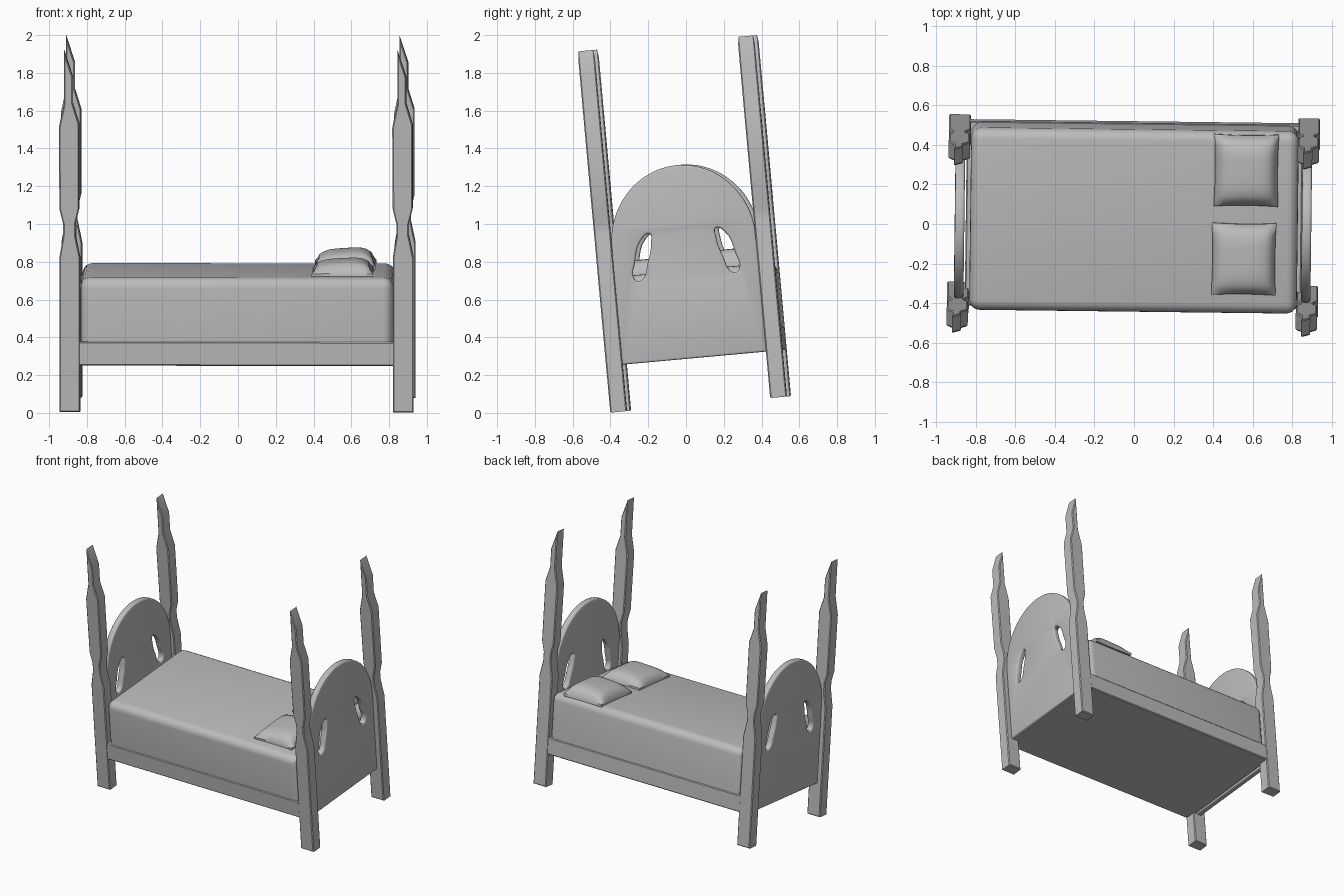
import bpy
import bmesh
from math import cos, sin, pi, radians
from mathutils import Matrix

cube = bpy.data.objects.get("Cube")
if cube:
    bpy.data.objects.remove(cube, do_unlink=True)

grey = bpy.data.materials.new("plain grey")
grey.use_nodes = True
GREY = (0.5, 0.5, 0.5, 1)
grey.diffuse_color = GREY
grey.node_tree.nodes["Principled BSDF"].inputs["Base Color"].default_value = GREY

# The whole bed leans a little and is turned slightly
LEAN = (Matrix.Translation((0, 0.0775, 0.045))
        @ Matrix.Rotation(radians(5.2), 4, 'X')
        @ Matrix.Rotation(radians(-0.7), 4, 'Z'))
ACROSS = Matrix(((0, 0, 1, 0), (1, 0, 0, 0), (0, 1, 0, 0), (0, 0, 0, 1)))
ALONG = Matrix.Rotation(pi / 2, 4, 'X')
parts = []


def add_part(name, mesh, matrix):
    mesh.materials.clear()
    mesh.materials.append(grey)
    obj = bpy.data.objects.new(name, mesh)
    bpy.context.collection.objects.link(obj)
    obj.matrix_world = LEAN @ matrix
    parts.append(obj)


def cut_out(name, outline, holes, thick, bevel, matrix, rounds=0):
    """Extrude a flat outline with curved holes, with softened edges."""
    curve = bpy.data.curves.new(name, 'CURVE')
    curve.dimensions = '2D'
    curve.fill_mode = 'BOTH'
    curve.extrude = thick / 2 - bevel
    curve.bevel_depth = bevel
    curve.bevel_resolution = rounds
    curve.offset = -bevel
    spline = curve.splines.new('POLY')
    spline.points.add(len(outline) - 1)
    for p, (u, v) in zip(spline.points, outline):
        p.co = (u, v, 0, 1)
    spline.use_cyclic_u = True
    for hole in holes:
        spline = curve.splines.new('BEZIER')
        spline.bezier_points.add(len(hole) - 1)
        spline.resolution_u = 4
        for p, (u, v) in zip(spline.bezier_points, hole):
            p.co = (u, v, 0)
            p.handle_left_type = p.handle_right_type = 'AUTO'
        spline.use_cyclic_u = True
    temp = bpy.data.objects.new(name + "_outline", curve)
    bpy.context.collection.objects.link(temp)
    graph = bpy.context.evaluated_depsgraph_get()
    mesh = bpy.data.meshes.new_from_object(temp.evaluated_get(graph))
    bpy.data.objects.remove(temp, do_unlink=True)
    bm = bmesh.new()
    bm.from_mesh(mesh)
    bmesh.ops.remove_doubles(bm, verts=bm.verts, dist=0.0002)
    bmesh.ops.recalc_face_normals(bm, faces=bm.faces)
    bm.to_mesh(mesh)
    bm.free()
    add_part(name, mesh, matrix)


def block(name, half_x, half_y, low, high, radius, segments, rule):
    """Box with the edges chosen by the rule rounded."""
    bm = bmesh.new()
    bmesh.ops.create_cube(bm, size=2)
    for v in bm.verts:
        v.co = (v.co.x * half_x, v.co.y * half_y, high if v.co.z > 0 else low)
    edges = [e for e in bm.edges if rule(e)]
    bmesh.ops.bevel(bm, geom=edges, offset=radius, segments=segments,
                    profile=0.5, affect='EDGES')
    mesh = bpy.data.meshes.new(name)
    bm.to_mesh(mesh)
    bm.free()
    add_part(name, mesh, Matrix())


# Four carved posts with slanted tips
post = [(-0.055, 0), (0.055, 0), (0.055, 0.82), (0.03, 0.94), (0.03, 1.0),
        (0.05, 1.08), (0.05, 1.53), (0.016, 1.64), (0.016, 1.78), (-0.03, 1.92),
        (-0.03, 1.64), (-0.058, 1.51), (-0.055, 1.08), (-0.035, 1.0),
        (-0.035, 0.94), (-0.055, 0.82)]
for side, x in (("left", 0.88), ("right", -0.885)):
    for end, y in (("front", -0.425), ("back", 0.425)):
        cut_out(f"{end}_{side}_post", post, [], 0.088, 0.006,
                Matrix.Translation((x, y, 0)) @ ALONG)

# Arched end boards with a pair of curved slots
arch = [(-0.385, 0.247), (0.385, 0.247)]
arch += [(0.385 * cos(a), 0.86 + 0.413 * sin(a))
         for a in (pi * i / 24 for i in range(25))]
slot = [(-0.175, 0.922), (-0.22, 0.9), (-0.268, 0.778), (-0.278, 0.693),
        (-0.247, 0.68), (-0.2, 0.771), (-0.172, 0.884)]
slots = [slot, [(-u, v) for u, v in slot]]
for name, x in (("headboard", 0.872), ("footboard", -0.882)):
    cut_out(name, arch, slots, 0.048, 0.012, Matrix.Translation((x, 0, 0)) @ ACROSS, 2)

# Bed base and soft mattress
block("bed_base", 0.85, 0.467, 0.247, 0.374, 0.006, 1, lambda e: True)
block("mattress", 0.828, 0.463, 0.374, 0.713, 0.055, 5,
      lambda e: sum(v.co.z for v in e.verts) > 0.9)

# Two puffed pillows, thicker towards the headboard
for name, x, y, height in (("front_pillow", 0.557, -0.183, 0.085),
                           ("back_pillow", 0.565, 0.267, 0.1)):
    bm = bmesh.new()
    bmesh.ops.create_grid(bm, x_segments=14, y_segments=14, size=1)
    for v in bm.verts:
        u, w = v.co.x, v.co.y
        puff = (1 - u ** 4) ** 0.6 * (1 - w ** 4) ** 0.6
        v.co = (0.163 * u * (1 - 0.03 * (1 - w * w)),
                0.183 * w * (1 - 0.03 * (1 - u * u)),
                0.015 + (height - 0.015) * puff * (0.88 + 0.12 * u))
    rim = [e for e in bm.edges if e.is_boundary]
    skirt = bmesh.ops.extrude_edge_only(bm, edges=rim)["geom"]
    for v in skirt:
        if isinstance(v, bmesh.types.BMVert):
            v.co.z = -0.005
    bmesh.ops.holes_fill(bm, edges=[e for e in bm.edges if e.is_boundary])
    bmesh.ops.recalc_face_normals(bm, faces=bm.faces)
    mesh = bpy.data.meshes.new(name)
    bm.to_mesh(mesh)
    bm.free()
    add_part(name, mesh, Matrix.Translation((x, y, 0.713)))

# Smooth shading with crisp corners
bpy.ops.object.select_all(action='DESELECT')
for obj in parts:
    obj.select_set(True)
bpy.context.view_layer.objects.active = parts[0]
bpy.ops.object.shade_smooth_by_angle(angle=radians(35))
